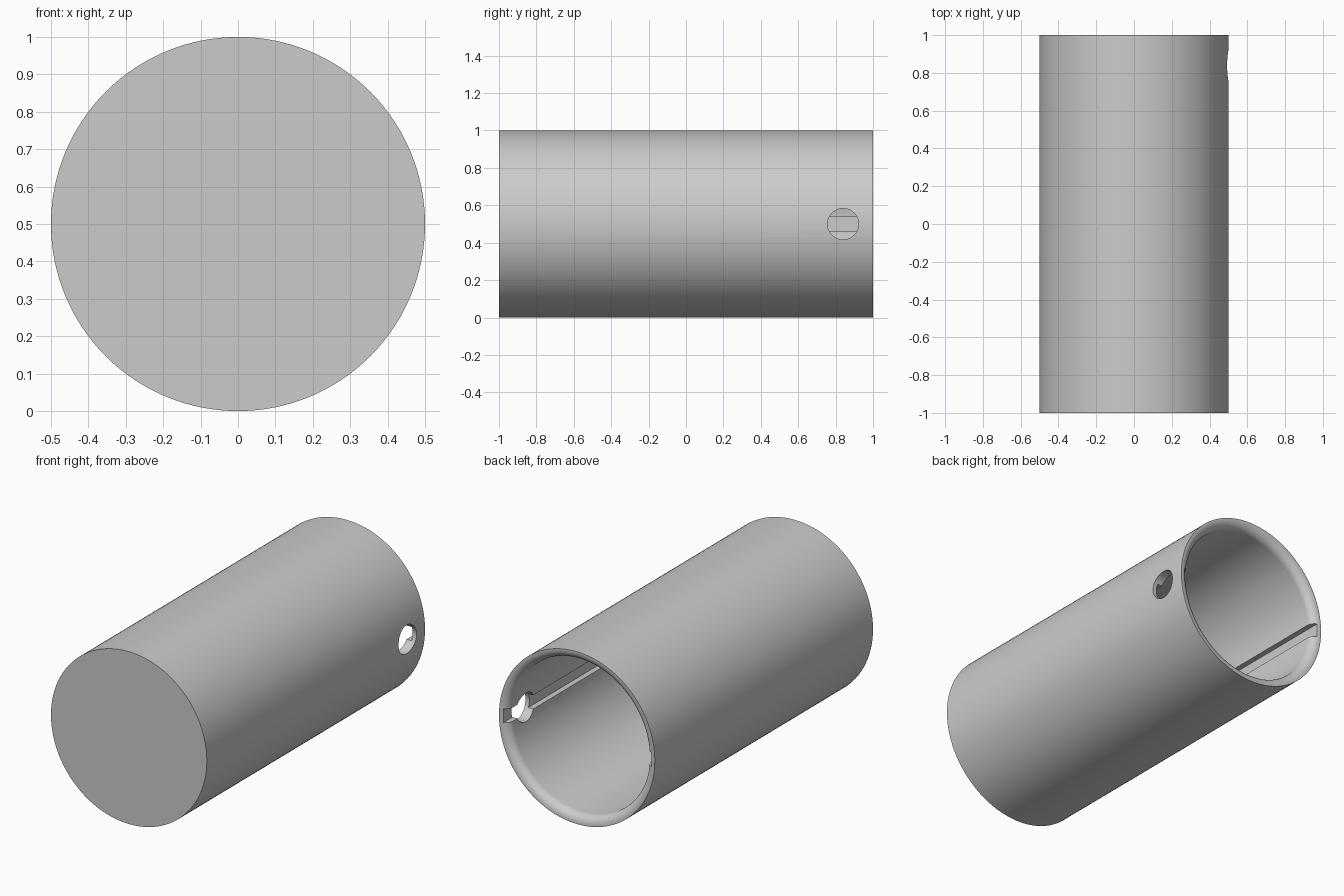
import bpy, bmesh, math
from mathutils import Matrix

old = bpy.data.objects.get("Cube")
if old:
    bpy.data.objects.remove(old, do_unlink=True)

RADIUS, BORE, FILLET = 0.5, 0.445, 0.05
AXIS_Z, FLOOR_Y = 0.5, -0.945
GROOVE_FLOOR, GROOVE_HALF = 0.475, 0.04

grey = bpy.data.materials.new("plain grey")
grey.use_nodes = True
colour = (0.6, 0.6, 0.6, 1)
grey.diffuse_color = colour
grey.node_tree.nodes["Principled BSDF"].inputs["Base Color"].default_value = colour


def make_object(name, bm):
    bmesh.ops.recalc_face_normals(bm, faces=bm.faces)
    mesh = bpy.data.meshes.new(name)
    bm.to_mesh(mesh)
    bm.free()
    mesh.materials.append(grey)
    obj = bpy.data.objects.new(name, mesh)
    bpy.context.collection.objects.link(obj)
    return obj


def cut(target, cutter):
    cutter.hide_render = True
    cutter.hide_set(True)
    mod = target.modifiers.new(cutter.name, 'BOOLEAN')
    mod.operation = 'DIFFERENCE'
    mod.solver = 'EXACT'
    mod.object = cutter


# Cup body: half section (radius, y) turned about the long axis
section = [(0, -1), (RADIUS, -1), (RADIUS, 1)]
for i in range(9):
    a = math.pi / 2 * i / 8
    section.append((BORE + FILLET * (1 - math.sin(a)), 1 - FILLET * (1 - math.cos(a))))
section += [(BORE, FLOOR_Y), (0, FLOOR_Y)]
bm = bmesh.new()
verts = [bm.verts.new((r, y, AXIS_Z)) for r, y in section]
edges = [bm.edges.new(pair) for pair in zip(verts, verts[1:])]
bmesh.ops.spin(bm, geom=verts + edges, cent=(0, 0, AXIS_Z), axis=(0, 1, 0),
               angle=math.tau, steps=128, use_merge=True)
bmesh.ops.remove_doubles(bm, verts=bm.verts, dist=1e-5)
body = make_object("cup_body", bm)

# Pair of straight keyways inside the bore
for side, label in ((1, "left"), (-1, "right")):
    bm = bmesh.new()
    depth, length = 0.1, 1.1 - FLOOR_Y
    place = Matrix.Translation((side * (GROOVE_FLOOR - depth / 2), FLOOR_Y + length / 2, AXIS_Z))
    bmesh.ops.create_cube(bm, size=1, matrix=place @ Matrix.Diagonal((depth, length, 2 * GROOVE_HALF, 1)))
    cut(body, make_object("keyway_cutter_" + label, bm))

# Round hole through one side wall
bm = bmesh.new()
place = Matrix.Translation((0.5, 0.84, AXIS_Z)) @ Matrix.Rotation(math.pi / 2, 4, 'Y')
bmesh.ops.create_cone(bm, cap_ends=True, segments=64, radius1=0.083, radius2=0.083,
                      depth=0.4, matrix=place)
cut(body, make_object("hole_cutter", bm))

# Bake the cuts, remove the helpers, shade
bpy.context.view_layer.objects.active = body
body.select_set(True)
for mod in list(body.modifiers):
    helper = mod.object
    bpy.ops.object.modifier_apply(modifier=mod.name)
    bpy.data.objects.remove(helper, do_unlink=True)
bpy.ops.object.shade_smooth_by_angle(angle=math.radians(30))
